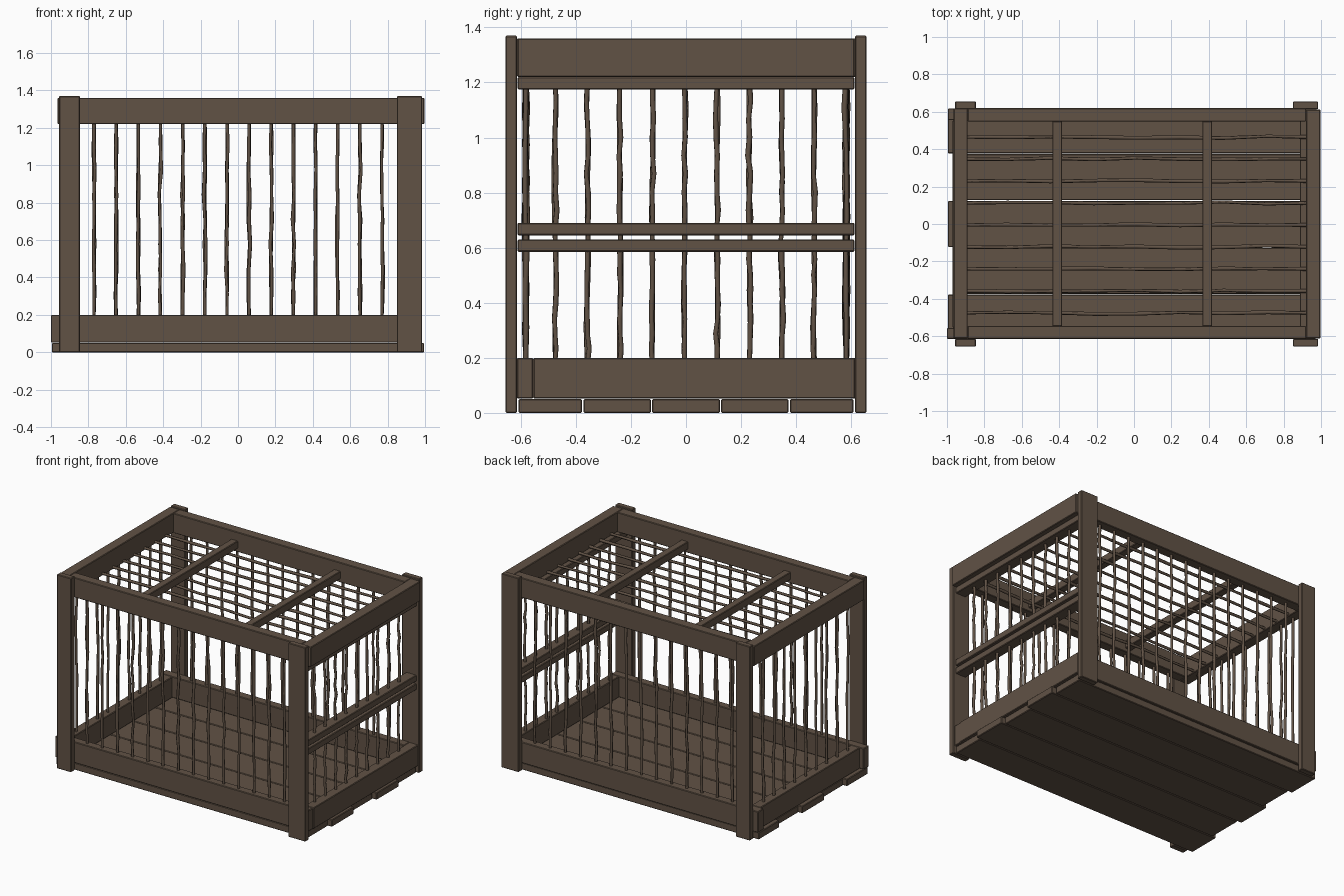
import bpy, bmesh, random
from mathutils import Vector

if "Cube" in bpy.data.objects:
    bpy.data.objects.remove(bpy.data.objects["Cube"])

random.seed(4)
wood = bpy.data.materials.new("brown_wood")
wood.diffuse_color = (0.12, 0.085, 0.06, 1)
wood.use_nodes = True
wood.node_tree.nodes["Principled BSDF"].inputs["Base Color"].default_value = wood.diffuse_color


def finish(name, bm):
    me = bpy.data.meshes.new(name)
    bm.to_mesh(me)
    bm.free()
    me.materials.append(wood)
    ob = bpy.data.objects.new(name, me)
    bpy.context.collection.objects.link(ob)
    return ob


def board(name, x0, x1, y0, y1, z0, z1, bevel=0.004):
    bm = bmesh.new()
    bmesh.ops.create_cube(bm, size=1)
    for v in bm.verts:
        v.co = ((x0 + x1) / 2 + v.co.x * (x1 - x0),
                (y0 + y1) / 2 + v.co.y * (y1 - y0),
                (z0 + z1) / 2 + v.co.z * (z1 - z0))
    ob = finish(name, bm)
    m = ob.modifiers.new("worn_edges", 'BEVEL')
    m.width = bevel
    m.segments = 1
    return ob


def stick(name, a, b, r=0.0095, sides=6, steps=9):
    """Slightly crooked twig from a to b."""
    a, b = Vector(a), Vector(b)
    d = (b - a).normalized()
    u = d.orthogonal().normalized()
    w = d.cross(u)
    cu = bpy.data.curves.new(name, 'CURVE')
    cu.dimensions = '3D'
    cu.bevel_depth = r
    cu.bevel_resolution = 1
    cu.use_fill_caps = True
    sp = cu.splines.new('POLY')
    sp.points.add(steps - 1)
    for i, p in enumerate(sp.points):
        k = 0 if i in (0, steps - 1) else 0.005
        co = a.lerp(b, i / (steps - 1)) + u * random.uniform(-k, k) + w * random.uniform(-k, k)
        p.co = (*co, 1)
        p.radius = random.uniform(0.85, 1.15)
    cu.materials.append(wood)
    ob = bpy.data.objects.new(name, cu)
    bpy.context.collection.objects.link(ob)


# Floor planks, alternately shifted along x
edges = [-0.61, -0.375, -0.125, 0.125, 0.375, 0.61]
for i in range(5):
    s = 0.0 if i % 2 == 0 else 0.03
    board("floor_plank", -0.995 + s, 0.965 + s, edges[i] + 0.002, edges[i + 1] - 0.002, 0, 0.05)

# Corner posts
for sy in (-1, 1):
    y0, y1 = sorted((sy * 0.614, sy * 0.655))
    board("left_post", -0.957, -0.845, y0, y1, 0, 1.37)
    board("right_post", 0.85, 0.985, y0, y1, 0, 1.37)

# Bottom rails
board("front_bottom_rail", -1.0, 0.975, -0.614, -0.555, 0.052, 0.2)
board("back_bottom_rail", -0.995, 0.91, 0.555, 0.618, 0.052, 0.2)
board("right_bottom_rail", 0.91, 0.98, -0.555, 0.614, 0.052, 0.2)
board("left_bottom_rail", -0.97, -0.9, -0.555, 0.555, 0.052, 0.2)

# Top rails
board("front_top_rail", -0.89, 0.92, -0.614, -0.545, 1.22, 1.36)
board("back_top_rail", -0.89, 0.92, 0.548, 0.62, 1.22, 1.36)
board("right_top_rail", 0.92, 0.997, -0.612, 0.612, 1.22, 1.36)
board("left_top_rail", -0.965, -0.89, -0.612, 0.618, 1.22, 1.36)

# Gate battens on the right side
for z0, z1 in ((1.175, 1.22), (0.645, 0.69), (0.585, 0.63)):
    board("right_batten", 0.887, 0.967, -0.612, 0.612, z0, z1)

# Roof cross beams
for x in (-0.41, 0.392):
    board("roof_beam", x - 0.026, x + 0.026, -0.548, 0.55, 1.245, 1.3)

# Crooked bars: front and back
for i in range(14):
    x = -0.77 + i * 0.1185
    for y in (-0.582, 0.582):
        stick("wall_bar", (x, y, 0.18), (x, y, 1.24))

# Crooked bars: left, right (split by battens) and roof
for i in range(9):
    y = -0.475 + i * 0.1175
    stick("left_bar", (-0.93, y, 0.18), (-0.93, y, 1.24))
    stick("right_upper_bar", (0.93, y, 0.67), (0.93, y, 1.2))
    stick("right_lower_bar", (0.93, y, 0.18), (0.93, y, 0.61))
    stick("roof_bar", (-0.91, y, 1.235), (0.94, y, 1.235))
